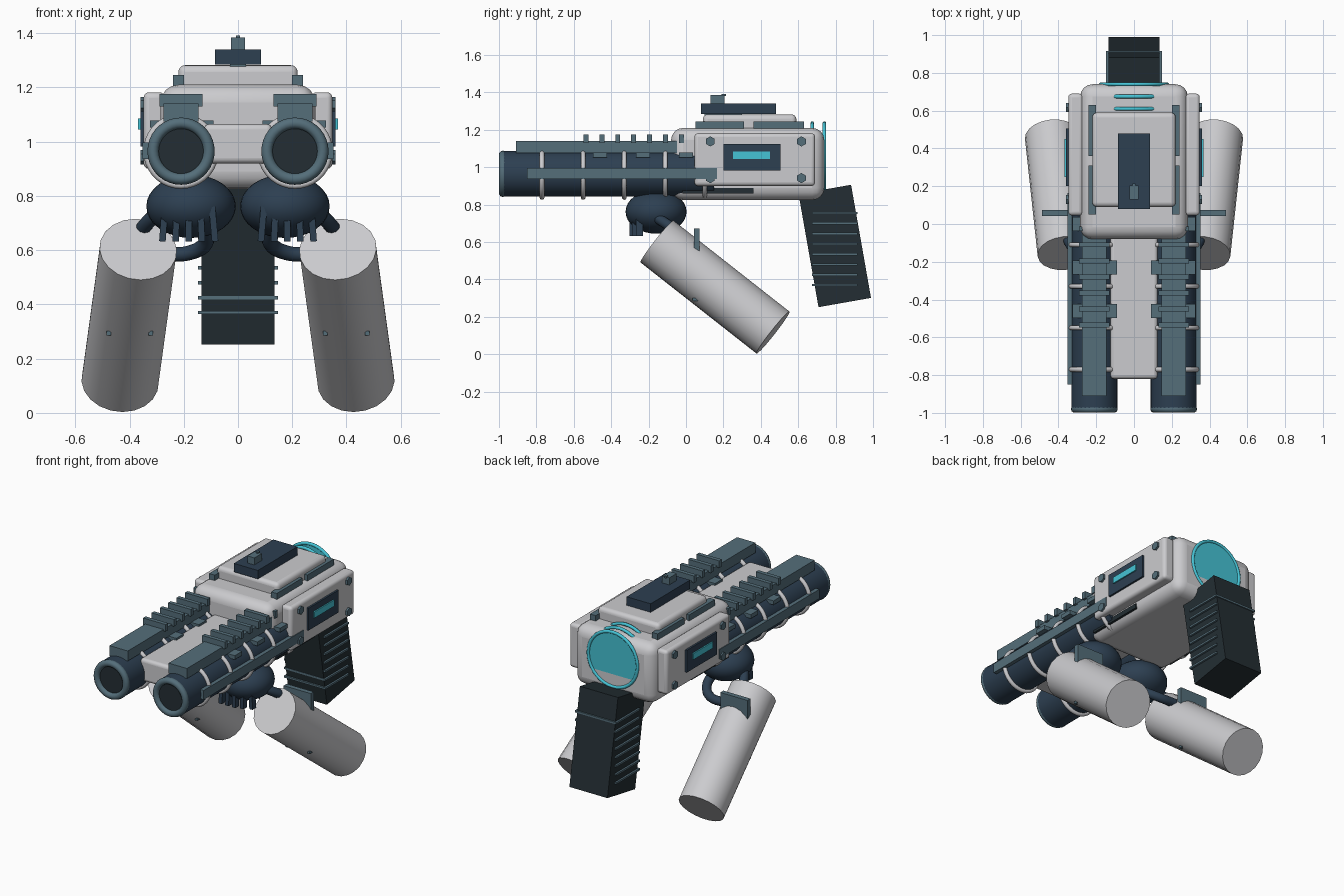
import bpy, math
from mathutils import Vector

if "Cube" in bpy.data.objects:
    bpy.data.objects.remove(bpy.data.objects["Cube"])


def mat(name, rgb):
    m = bpy.data.materials.new(name)
    m.diffuse_color = (*rgb, 1)
    m.use_nodes = True
    m.node_tree.nodes["Principled BSDF"].inputs["Base Color"].default_value = m.diffuse_color
    return m


WHITE = mat("pale_grey", (0.60, 0.60, 0.62))
NAVY = mat("navy", (0.026, 0.050, 0.083))
SLATE = mat("slate", (0.089, 0.156, 0.195))
DARK = mat("charcoal", (0.017, 0.027, 0.033))
CYAN = mat("cyan", (0.06, 0.55, 0.67))


def finish(name, m, smooth=True):
    o = bpy.context.object
    o.name = name
    o.data.materials.append(m)
    if smooth:
        bpy.ops.object.shade_smooth_by_angle(angle=math.radians(40))
    return o


def box(name, m, x, y, z, bevel=0, tilt=0):
    """Box from (min, max) ranges, optionally rounded and tilted about x."""
    r = (x, y, z)
    bpy.ops.mesh.primitive_cube_add(size=1, location=[(a + b) / 2 for a, b in r])
    o = bpy.context.object
    o.scale = [abs(b - a) for a, b in r]
    bpy.ops.object.transform_apply(location=False, rotation=False, scale=True)
    o.rotation_euler.x = math.radians(tilt)
    if bevel:
        b = o.modifiers.new("round", 'BEVEL')
        b.width, b.segments = bevel, 4
        b.limit_method = 'NONE'
    return finish(name, m, bevel > 0)


def rod(name, m, p0, p1, radius, sides=32):
    p0, p1 = Vector(p0), Vector(p1)
    d = p1 - p0
    bpy.ops.mesh.primitive_cylinder_add(vertices=sides, radius=radius, depth=d.length,
                                        location=(p0 + p1) / 2,
                                        rotation=d.to_track_quat('Z', 'Y').to_euler())
    return finish(name, m)


def ring(name, m, loc, major, minor):
    bpy.ops.mesh.primitive_torus_add(location=loc, rotation=(math.pi / 2, 0, 0), major_radius=major,
                                     minor_radius=minor, major_segments=36, minor_segments=10)
    return finish(name, m)


def pipe(name, m, points, radius):
    c = bpy.data.curves.new(name, 'CURVE')
    c.dimensions = '3D'
    c.bevel_depth, c.bevel_resolution, c.use_fill_caps = radius, 3, True
    sp = c.splines.new('BEZIER')
    sp.bezier_points.add(len(points) - 1)
    for bp, p in zip(sp.bezier_points, points):
        bp.co = p
        bp.handle_left_type = bp.handle_right_type = 'AUTO'
    o = bpy.data.objects.new(name, c)
    bpy.context.collection.objects.link(o)
    c.materials.append(m)
    return o


# main housing, bridge between barrels, top deck and sight
box("housing", WHITE, (-0.285, 0.285), (-0.08, 0.74), (0.825, 1.21), 0.065)
box("barrel_bridge", WHITE, (-0.125, 0.125), (-0.82, 0.05), (0.92, 1.065), 0.02)
box("top_deck", WHITE, (-0.22, 0.22), (0.09, 0.59), (1.18, 1.282), 0.025)
box("sight_base", NAVY, (-0.085, 0.085), (0.08, 0.48), (1.285, 1.34))
box("sight_stem", SLATE, (-0.03, 0.03), (0.10, 0.30), (1.27, 1.287))
box("sight", SLATE, (-0.025, 0.025), (0.13, 0.205), (1.335, 1.385))
box("sight_tip", SLATE, (-0.007, 0.007), (0.19, 0.215), (1.38, 1.392))

# glowing rear rings and lens
for y in (0.61, 0.675, 0.74):
    ring("rear_ring", CYAN, (0, y, 1.06), 0.175, 0.01)
lens = rod("rear_lens", CYAN, (0, 0.733, 1.06), (0, 0.741, 1.06), 0.17)
lens.rotation_euler.x += math.radians(0.6)

# grip with side ribs
box("grip", DARK, (-0.135, 0.135), (0.653, 0.938), (0.272, 0.886), tilt=10)
for i in range(8):
    z = 0.37 + 0.055 * i
    box("grip_rib", SLATE, (-0.147, 0.147), (0.675, 0.917), (z - 0.006, z + 0.006))

for s in (-1, 1):
    def sx(a, b):
        return (s * a, s * b) if s > 0 else (-b, -a)
    X = 0.21 * s
    Z = 0.965

    # barrel, bands and muzzle
    rod("barrel", NAVY, (X, -0.975, Z), (X, 0.15, Z), 0.122)
    for y in (-0.77, -0.55, -0.33, -0.11, 0.10):
        ring("barrel_band", WHITE, (X, y, Z), 0.126, 0.013)
    ring("muzzle_ring", SLATE, (X, -0.979, Z), 0.103, 0.021)
    rod("bore", DARK, (X, -0.981, Z), (X, -0.97, Z), 0.095)

    # rails on the barrel
    box("barrel_top_rail", SLATE, sx(0.145, 0.275), (-0.91, -0.02), (1.075, 1.14))
    for i in range(7):
        y = -0.535 + 0.085 * i
        box("rail_rung", SLATE, sx(0.13, 0.29), (y - 0.013, y + 0.013), (1.13, 1.175))
    for y in (-0.46, -0.23, 0.0):
        box("barrel_pad", SLATE, sx(0.09, 0.325), (y - 0.037, y + 0.037), (1.052, 1.078))
    box("barrel_side_rail", SLATE, sx(0.325, 0.352), (-0.85, 0.165), (0.937, 0.997))
    box("lower_strip", DARK, sx(0.25, 0.291), (-0.02, 0.36), (0.86, 0.89))

    # side panel with bolts and display
    box("side_panel", WHITE, sx(0.27, 0.348), (0.045, 0.69), (0.9, 1.182), 0.02)
    for y in (0.13, 0.617):
        for z in (0.942, 1.138):
            rod("panel_bolt", SLATE, (s * 0.34, y, z), (s * 0.36, y, z), 0.027, 6)
    box("display_frame", NAVY, sx(0.34, 0.36), (0.2, 0.505), (0.982, 1.125))
    box("display_light", CYAN, sx(0.35, 0.368), (0.25, 0.45), (1.045, 1.085))
    for y in ((0.05, 0.31), (0.36, 0.63)):
        box("deck_rail", SLATE, sx(0.2, 0.24), y, (1.19, 1.245))

    # ball mount with fins
    bpy.ops.mesh.primitive_uv_sphere_add(segments=32, ring_count=16, radius=1,
                                         location=(s * 0.173, -0.16, 0.762))
    bpy.context.object.scale = (0.165, 0.163, 0.117)
    finish("ball_mount", NAVY)
    for i in range(5):
        x = 0.09 + 0.046 * i
        y = -0.285 + max(0, x - 0.2) * 0.5
        f = box("mount_fin", NAVY, sx(x - 0.012, x + 0.012), (y - 0.018, y + 0.018), (0.632, 0.76))
        f.rotation_euler.y = s * (0.19 - x) * 0.9

    # links from mount to canister
    pipe("outer_link", NAVY, [(s * 0.29, -0.17, 0.74), (s * 0.335, -0.11, 0.70),
                              (s * 0.365, -0.04, 0.655)], 0.028)
    pipe("inner_link", NAVY, [(s * 0.12, -0.12, 0.69), (s * 0.12, -0.04, 0.625),
                              (s * 0.18, 0.01, 0.59), (s * 0.29, 0.02, 0.585)], 0.028)

    # canister with clip and lugs
    rod("canister", WHITE, (s * 0.368, -0.155, 0.603), (s * 0.435, 0.465, 0.116), 0.143, 20)
    box("canister_clip", SLATE, sx(0.295, 0.487), (0.042, 0.073), (0.5, 0.672))
    for x in (0.322, 0.476):
        box("canister_lug", SLATE, sx(x - 0.008, x + 0.008), (0.035, 0.065), (0.286, 0.302))
